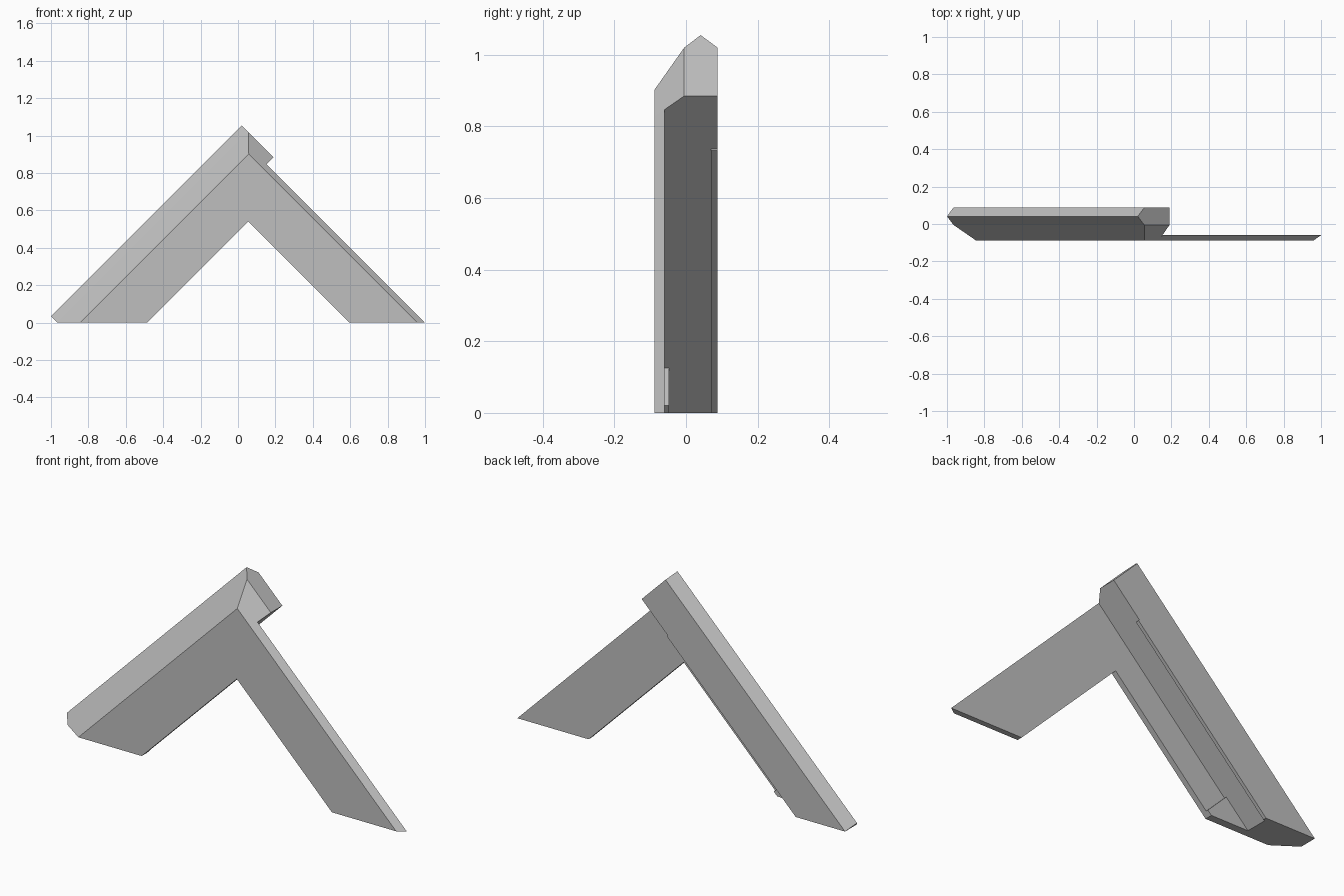
import bpy, bmesh
from mathutils import Vector

cube = bpy.data.objects.get("Cube")
if cube:
    bpy.data.objects.remove(cube, do_unlink=True)

grey = bpy.data.materials.new("plain_grey")
grey.use_nodes = True
colour = (0.52, 0.52, 0.52, 1)
grey.diffuse_color = colour
grey.node_tree.nodes["Principled BSDF"].inputs["Base Color"].default_value = colour

FRONT, PLATE_BACK, BACK = -0.088, -0.06, 0.088
MITRE_X = 0.055
RISE = Vector((0.5, 0, 0.5))    # runs up towards the right
FALL = Vector((-0.5, 0, 0.5))   # runs up towards the left
GROUND = ((0, 0, 0), (0, 0, -1))


def prism(name, section, across, along, start, end, cuts=()):
    """Sweep a section of (offset, depth) points, then trim it with planes."""
    bm = bmesh.new()
    rings = [[bm.verts.new(across * o + along * t + Vector((0, y, 0))) for o, y in section]
             for t in (start, end)]
    n = len(section)
    for ring in rings:
        bm.faces.new(ring)
    for i in range(n):
        j = (i + 1) % n
        bm.faces.new((rings[0][i], rings[0][j], rings[1][j], rings[1][i]))
    for point, normal in cuts:   # the side the normal points to is removed
        geom = bm.verts[:] + bm.edges[:] + bm.faces[:]
        cut = bmesh.ops.bisect_plane(bm, geom=geom, plane_co=point, plane_no=normal,
                                     clear_outer=True)["geom_cut"]
        edges = [e for e in cut if isinstance(e, bmesh.types.BMEdge)]
        if edges:
            bmesh.ops.contextual_create(bm, geom=edges)
    bmesh.ops.recalc_face_normals(bm, faces=bm.faces[:])
    mesh = bpy.data.meshes.new(name)
    bm.to_mesh(mesh)
    bm.free()
    mesh.materials.append(grey)
    obj = bpy.data.objects.new(name, mesh)
    bpy.context.collection.objects.link(obj)
    return obj


# Deep sloping beam with ridged top and mitred front bevel
bevel_top = RISE * 1.075 + Vector((0, -0.005, 0))
bevel_foot = RISE * 0.96 + Vector((0, FRONT, 0))
bevel_normal = (bevel_top - bevel_foot).cross(FALL)
if bevel_normal.x < 0:
    bevel_normal.negate()
prism("main_beam",
      [(1.035, 0.041), (0.965, BACK), (0.695, BACK), (0.695, FRONT),
       (0.845, FRONT), (0.965, -0.005)],
      FALL, RISE, -0.965, 1.075, [GROUND, (bevel_top, bevel_normal)])

# Thin plate under the beam, mitred at the apex
prism("beam_flange",
      [(0.695, FRONT), (0.695, PLATE_BACK), (0.485, PLATE_BACK), (0.485, FRONT)],
      FALL, RISE, -0.9, 1, [GROUND, ((MITRE_X, 0, 0), (1, 0, 0))])

# Thin opposite leg with bevelled outer edge
prism("thin_leg",
      [(0.595, FRONT), (0.96, FRONT), (1.0, PLATE_BACK), (0.595, PLATE_BACK)],
      RISE, FALL, -1.2, 0.695, [GROUND, ((MITRE_X, 0, 0), (-1, 0, 0))])

# Low pad at the foot of the flange
prism("foot_pad",
      [(0.695, PLATE_BACK), (0.695, -0.048), (0.485, -0.048), (0.485, PLATE_BACK)],
      FALL, RISE, -0.9, -0.445, [GROUND])

# Lip along the back of the beam's underside
prism("underside_lip",
      [(0.695, 0.07), (0.695, BACK), (0.685, BACK), (0.685, 0.07)],
      FALL, RISE, -0.9, 0.78, [GROUND])
